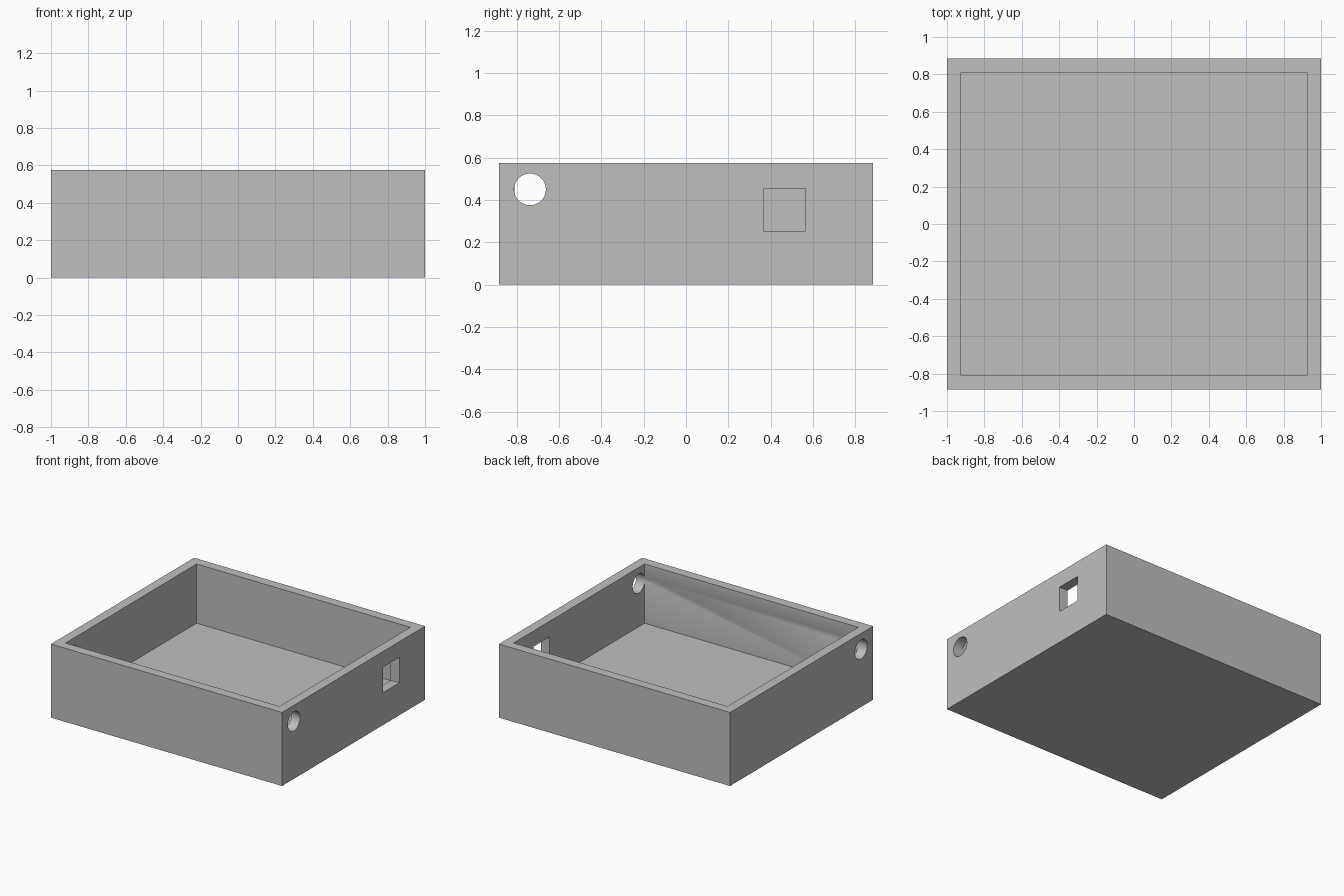
import bpy
import math

cube = bpy.data.objects.get("Cube")
if cube:
    bpy.data.objects.remove(cube, do_unlink=True)

# Overall sizes
HALF_X, HALF_Y, HEIGHT = 1.0, 0.884, 0.575
WALL, FLOOR = 0.075, 0.112

grey = bpy.data.materials.new("plain_grey")
grey.use_nodes = True
colour = (0.52, 0.52, 0.52, 1)
grey.diffuse_color = colour
grey.node_tree.nodes["Principled BSDF"].inputs["Base Color"].default_value = colour


def block(name, low, high):
    """Box spanning two opposite corners."""
    centre = [(a + b) / 2 for a, b in zip(low, high)]
    bpy.ops.mesh.primitive_cube_add(size=1, location=centre)
    obj = bpy.context.object
    obj.name = name
    obj.scale = [b - a for a, b in zip(low, high)]
    bpy.ops.object.transform_apply(location=True, rotation=True, scale=True)
    obj.data.materials.append(grey)
    return obj


def cut(target, cutter):
    """Subtract a cutter from the target, then discard it."""
    cutter.hide_render = True
    mod = target.modifiers.new("cut", "BOOLEAN")
    mod.operation = "DIFFERENCE"
    mod.solver = "EXACT"
    mod.object = cutter
    bpy.context.view_layer.objects.active = target
    bpy.ops.object.modifier_apply(modifier=mod.name)
    bpy.data.objects.remove(cutter, do_unlink=True)


# Outer shell and open cavity
tray = block("open_tray", (-HALF_X, -HALF_Y, 0), (HALF_X, HALF_Y, HEIGHT))
cut(tray, block("cavity_cutter",
                (WALL - HALF_X, WALL - HALF_Y, FLOOR),
                (HALF_X - WALL, HALF_Y - WALL, HEIGHT + 0.2)))

# Square port through the left wall only
cut(tray, block("port_cutter", (HALF_X - 0.2, 0.365, 0.253), (HALF_X + 0.2, 0.565, 0.453)))

# Round holes near the front of both side walls
for side in (-1, 1):
    bpy.ops.mesh.primitive_cylinder_add(
        vertices=48, radius=0.075, depth=0.3,
        location=(side * HALF_X, -0.737, 0.45), rotation=(0, math.pi / 2, 0))
    hole = bpy.context.object
    hole.name = "hole_cutter"
    hole.data.materials.append(grey)
    cut(tray, hole)

# Smooth the bores while keeping the box edges crisp
bpy.ops.object.select_all(action="DESELECT")
tray.select_set(True)
bpy.context.view_layer.objects.active = tray
bpy.ops.object.shade_smooth_by_angle(angle=math.radians(30))
